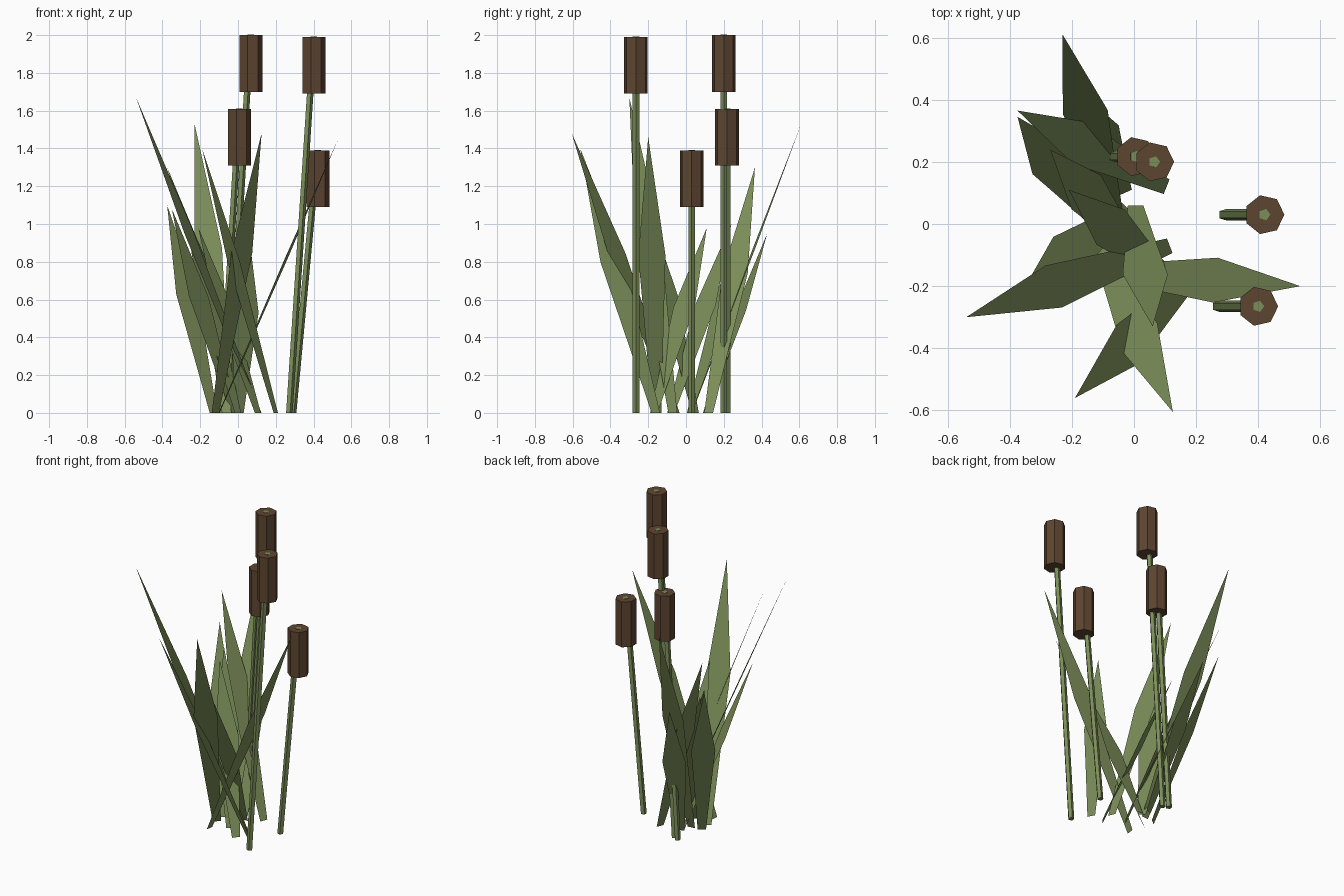
import bpy, math
from mathutils import Vector

if "Cube" in bpy.data.objects:
    bpy.data.objects.remove(bpy.data.objects["Cube"])

def material(name, color):
    m = bpy.data.materials.new(name)
    m.diffuse_color = (*color, 1)
    m.use_nodes = True
    m.node_tree.nodes["Principled BSDF"].inputs["Base Color"].default_value = m.diffuse_color
    return m

LEAF = material("leaf_green", (0.2, 0.27, 0.1))
BROWN = material("seed_brown", (0.11, 0.06, 0.03))

def make(name, verts, faces, mat):
    me = bpy.data.meshes.new(name)
    me.from_pydata(verts, [], faces)
    me.materials.append(mat)
    ob = bpy.data.objects.new(name, me)
    bpy.context.collection.objects.link(ob)
    return ob

def prism(name, bottom, top, radius, sides, mat):
    # sheared prism whose ends stay horizontal
    verts = []
    for c in (bottom, top):
        for i in range(sides):
            a = math.tau * i / sides
            verts.append((c[0] + radius * math.cos(a), c[1] + radius * math.sin(a), c[2]))
    faces = [(i, (i + 1) % sides, sides + (i + 1) % sides, sides + i) for i in range(sides)]
    faces += [tuple(reversed(range(sides))), tuple(range(sides, 2 * sides))]
    return make(name, verts, faces, mat)

def blade(name, base, tip, angle):
    # flat tapering strip: narrow base, widest past the middle, pointed tip
    b, t = Vector((*base, 0)), Vector(tip)
    a = math.radians(angle)
    side = Vector((math.cos(a), math.sin(a), 0))
    verts = []
    for f, w in ((0, 0.05), (0.31, 0.10), (0.57, 0.145)):
        c = b.lerp(t, f)
        verts += [c - side * w / 2, c + side * w / 2]
    verts.append(t)
    make(name, verts, [(0, 1, 3, 2), (2, 3, 5, 4), (4, 5, 6)], LEAF)

# stems and seed heads: base x, head x, y, top z
for i, (bx, hx, y, z) in enumerate([
        (-0.055, 0.065, 0.20, 2.0), (0.27, 0.40, -0.265, 1.99),
        (-0.09, 0.005, 0.217, 1.61), (0.29, 0.42, 0.03, 1.39)]):
    prism(f"stem_{i}", (bx, y, 0), (hx, y, z + 0.002), 0.019, 5, LEAF)
    prism(f"seed_head_{i}", (hx, y, z - 0.30), (hx, y, z), 0.064, 7, BROWN)

# leaves: base, tip, direction of the width
for i, (base, tip, ang) in enumerate([
        ((-0.10, -0.155), (0.535, -0.20, 1.46), 84),
        ((-0.12, -0.05), (0.125, -0.605, 1.48), 40),
        ((0.115, -0.07), (-0.54, -0.30, 1.67), -69),
        ((-0.06, 0.03), (-0.23, 0.61, 1.53), 5),
        ((0.20, -0.16), (-0.19, -0.56, 1.40), -63),
        ((-0.13, 0.02), (-0.375, 0.345, 1.10), 38),
        ((0.105, 0.12), (-0.375, 0.365, 1.30), 68),
        ((0.105, -0.17), (-0.21, 0.11, 0.98), 51),
        ((0.0, -0.08), (-0.27, 0.24, 1.00), 49),
        ((-0.03, 0.10), (-0.18, 0.43, 0.95), 24),
        ((0.005, 0.06), (0.06, -0.33, 0.93), 0),
        ((-0.02, 0.05), (-0.35, -0.20, 1.08), 135)]):
    blade(f"leaf_{i}", base, tip, ang)
